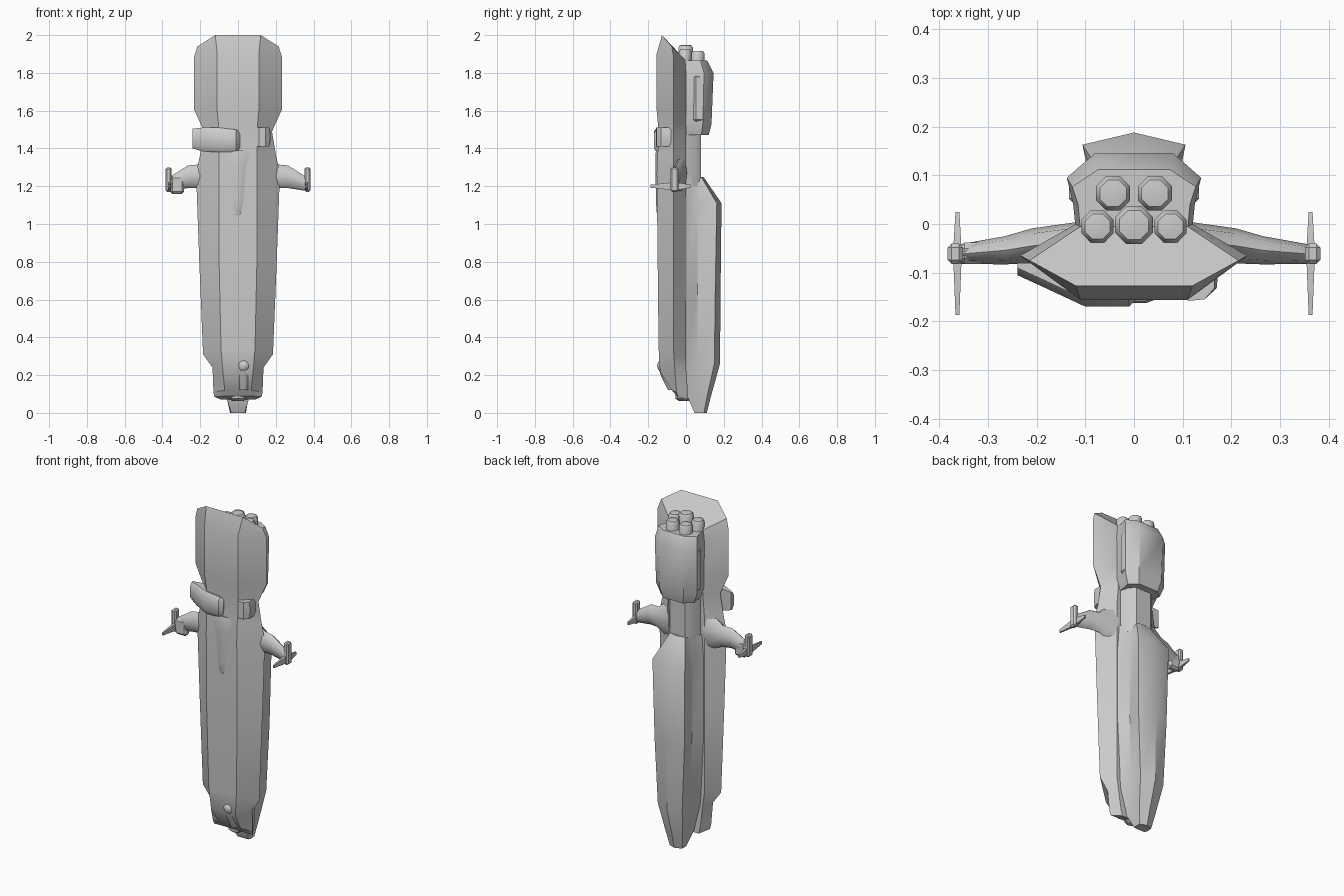
import bpy, bmesh, math
from mathutils import Vector


def finish(name, bm, angle=35):
    bmesh.ops.remove_doubles(bm, verts=bm.verts, dist=0.0005)
    bmesh.ops.recalc_face_normals(bm, faces=bm.faces)
    mesh = bpy.data.meshes.new(name)
    bm.to_mesh(mesh)
    bm.free()
    ob = bpy.data.objects.new(name, mesh)
    bpy.context.collection.objects.link(ob)
    bpy.ops.object.select_all(action='DESELECT')
    bpy.context.view_layer.objects.active = ob
    ob.select_set(True)
    bpy.ops.object.shade_smooth_by_angle(angle=math.radians(angle))
    return ob


def loft(name, rings, angle=35):
    """Skin a list of closed rings of equal length and cap both ends."""
    bm = bmesh.new()
    loops = [[bm.verts.new(p) for p in r] for r in rings]
    n = len(loops[0])
    for a, b in zip(loops, loops[1:]):
        for i in range(n):
            j = (i + 1) % n
            bm.faces.new((a[i], a[j], b[j], b[i]))
    bm.faces.new(loops[0])
    bm.faces.new(loops[-1])
    return finish(name, bm, angle)


def mirrored(half, cx=0):
    """Close a half section of (x, y, z) points across the centre plane."""
    other = [(-x, y, z) for x, y, z in reversed(half) if x > 1e-6]
    return [(x + cx, y, z) for x, y, z in half + other]


def box(name, lo, hi, bevel=0.0):
    bm = bmesh.new()
    bmesh.ops.create_cube(bm, size=1)
    lo, hi = Vector(lo), Vector(hi)
    for v in bm.verts:
        v.co = Vector([(lo[i] + hi[i]) / 2 + v.co[i] * (hi[i] - lo[i]) for i in range(3)])
    if bevel:
        bmesh.ops.bevel(bm, geom=bm.edges[:], offset=bevel, segments=1, affect='EDGES')
    return finish(name, bm)


# Wide front hull: front width, front y, edge width, edge y, back width, back y, z of front/edge/back
hull = [
    (0.07, -0.05, 0.125, -0.045, 0.09, 0.01, 0.09, 0.085, 0.07),
    (0.07, -0.075, 0.13, -0.05, 0.10, 0.01, 0.12, 0.11, 0.11),
    (0.08, -0.138, 0.135, -0.06, 0.11, 0.0, 0.22, 0.24, 0.24),
    (0.09, -0.145, 0.185, -0.065, 0.12, 0.0, 0.34, 0.31, 0.31),
    (0.10, -0.15, 0.205, -0.065, 0.12, 0.0, 0.80, 0.80, 0.80),
    (0.10, -0.155, 0.222, -0.065, 0.12, 0.0, 1.27, 1.27, 1.27),
    (0.10, -0.15, 0.20, -0.065, 0.12, 0.0, 1.37, 1.37, 1.37),
    (0.10, -0.145, 0.18, -0.065, 0.11, 0.0, 1.49, 1.49, 1.49),
    (0.11, -0.155, 0.234, -0.065, 0.12, 0.0, 1.60, 1.61, 1.62),
    (0.11, -0.156, 0.234, -0.065, 0.12, 0.0, 1.90, 1.88, 1.80),
    (0.12, -0.127, 0.215, -0.075, 0.11, -0.005, 2.00, 1.94, 1.87),
]
loft("main_hull", [mirrored([(fw, fy, fz), (ew, ey, ez), (bw, by, bz)])
                   for fw, fy, ew, ey, bw, by, fz, ez, bz in hull], 30)

# Rear keel: root width, root y, waist width, waist y, flank width, flank y, ridge y, z
keel = [
    (0.035, 0.045, 0.042, 0.06, 0.04, 0.095, 0.11, 0.0),
    (0.06, 0.01, 0.055, 0.055, 0.055, 0.11, 0.13, 0.08),
    (0.10, -0.01, 0.07, 0.06, 0.08, 0.15, 0.18, 0.26),
    (0.12, -0.01, 0.08, 0.06, 0.098, 0.155, 0.183, 0.65),
    (0.12, -0.01, 0.085, 0.06, 0.106, 0.163, 0.188, 1.11),
    (0.11, -0.01, 0.07, 0.05, 0.05, 0.08, 0.092, 1.25),
]
loft("rear_keel", [mirrored([(a, b, z), (c, d, z), (e, f, z), (0, g, z)])
                   for a, b, c, d, e, f, g, z in keel])

# Neck joining keel and engine pod
loft("neck", [mirrored([(0.10, -0.02, z), (0.08, 0.05, z), (0.05, 0.08, z)])
              for z in (1.2, 1.5)])

# Engine pod: scale, back depth, z
loft("engine_pod", [mirrored([(0.12 * s, -0.01, z), (0.125 * s, 0.04, z),
                              (0.138 * s, 0.55 * d + 0.015, z), (0.08 * s, d, z)])
                    for s, d, z in [(0.8, 0.12, 1.47), (0.97, 0.135, 1.53), (1, 0.146, 1.80),
                                    (0.92, 0.112, 1.865)]])
# Side plates on the pod
for s, side in ((-1, "left"), (1, "right")):
    xs = sorted((s * 0.10, s * 0.134))
    box(side + "_pod_plate", (xs[0], 0.04, 1.54), (xs[1], 0.10, 1.79), 0.012)

# Five octagonal engine nozzles with low domed ends
for i, (x, y, r, top) in enumerate([(-0.043, 0.063, 0.038, 1.917), (0.043, 0.063, 0.038, 1.917),
                                    (-0.075, -0.005, 0.036, 1.925), (0.075, -0.005, 0.036, 1.925),
                                    (0, -0.002, 0.042, 1.948)]):
    rings = []
    for k, z in ((1, 1.80), (1, top - 0.014), (0.78, top - 0.002), (0.4, top)):
        rings.append([(x + r * k * math.cos(math.tau * (j + 0.5) / 8),
                       y + r * k * math.sin(math.tau * (j + 0.5) / 8), z) for j in range(8)])
    loft("engine_nozzle_%d" % (i + 1), rings, 40)

# Wings: x, y centre, half thickness, low z, high z
stations = [(0.11, -0.035, 0.04, 1.14, 1.40), (0.21, -0.045, 0.036, 1.19, 1.315),
            (0.265, -0.054, 0.029, 1.19, 1.31), (0.36, -0.062, 0.020, 1.175, 1.25)]
for s, side in ((-1, "left"), (1, "right")):
    rings = []
    for x, y, t, lo, hi in stations:
        m, h = (lo + hi) / 2, (hi - lo) / 2
        rings.append([(s * x, y + t * math.cos(a), m + h * math.sin(a))
                      for a in [math.tau * k / 8 for k in range(8)]])
    loft(side + "_wing", rings, 50)
    # Wingtip block and long thin blade
    xs = sorted((s * 0.352, s * 0.383))
    box(side + "_wingtip", (xs[0], -0.082, 1.17), (xs[1], -0.04, 1.30), 0.008)
    blade = []
    for y, w, h in [(-0.187, 0.004, 0.008), (-0.06, 0.009, 0.022), (0.025, 0.004, 0.008)]:
        blade.append([(s * 0.363 + a * w, y, 1.20 + b * h)
                      for a, b in ((-1, -1), (1, -1), (1, 1), (-1, 1))])
    loft(side + "_wingtip_blade", blade)

# Extra housing on the left wing only
box("left_wing_housing", (-0.36, -0.082, 1.16), (-0.285, -0.038, 1.255), 0.012)

# Large angled pod wrapping the left front: x, front y, low z, high z
side_pod = [(-0.24, -0.105, 1.40, 1.505), (-0.19, -0.128, 1.385, 1.51),
            (-0.10, -0.17, 1.38, 1.51), (-0.01, -0.17, 1.38, 1.50), (0.01, -0.15, 1.385, 1.49)]
loft("left_front_pod", [[(x, -0.08, lo), (x, y + 0.015, lo), (x, y, lo + 0.02),
                         (x, y, hi - 0.02), (x, y + 0.015, hi), (x, -0.08, hi)]
                        for x, y, lo, hi in side_pod], 40)

# Small sensor on the right front
plan = [(0.10, -0.08), (0.10, -0.15), (0.112, -0.158), (0.145, -0.155),
        (0.17, -0.132), (0.205, -0.11), (0.205, -0.08)]
loft("right_front_sensor", [[(min(x, cap), y, z) for x, y in plan]
                            for z, cap in ((1.41, 0.165), (1.44, 0.172), (1.48, 0.172), (1.51, 0.165))])

# Tapered tongue down the middle of the front: half width, front y, z
loft("front_tongue", [mirrored([(0.4 * w, y, z), (w, y + 0.015, z), (w, -0.12, z)])
                      for w, y, z in [(0.015, -0.152, 1.04), (0.035, -0.156, 1.07),
                                      (0.042, -0.159, 1.12), (0.058, -0.162, 1.30),
                                      (0.066, -0.162, 1.37), (0.06, -0.158, 1.39)]], 45)

# Chin turret: ball with a short tapered barrel pointing at the nose
bm = bmesh.new()
bmesh.ops.create_uvsphere(bm, u_segments=12, v_segments=8, radius=0.038)
bmesh.ops.translate(bm, verts=bm.verts, vec=(0.03, -0.115, 0.25))
finish("chin_turret", bm, 60)
loft("chin_barrel", [[(0.03 + r * math.cos(math.tau * k / 8), y + r * math.sin(math.tau * k / 8), z)
                      for k in range(8)]
                     for r, y, z in ((0.025, -0.07, 0.12), (0.034, -0.10, 0.20), (0.036, -0.112, 0.25))], 50)

# Nose probe under the hull tip
loft("nose_probe", [[(r * math.cos(math.tau * k / 8), -0.01 + r * math.sin(math.tau * k / 8), z)
                     for k in range(8)] for r, z in ((0.026, 0.062), (0.045, 0.075), (0.045, 0.12))])
